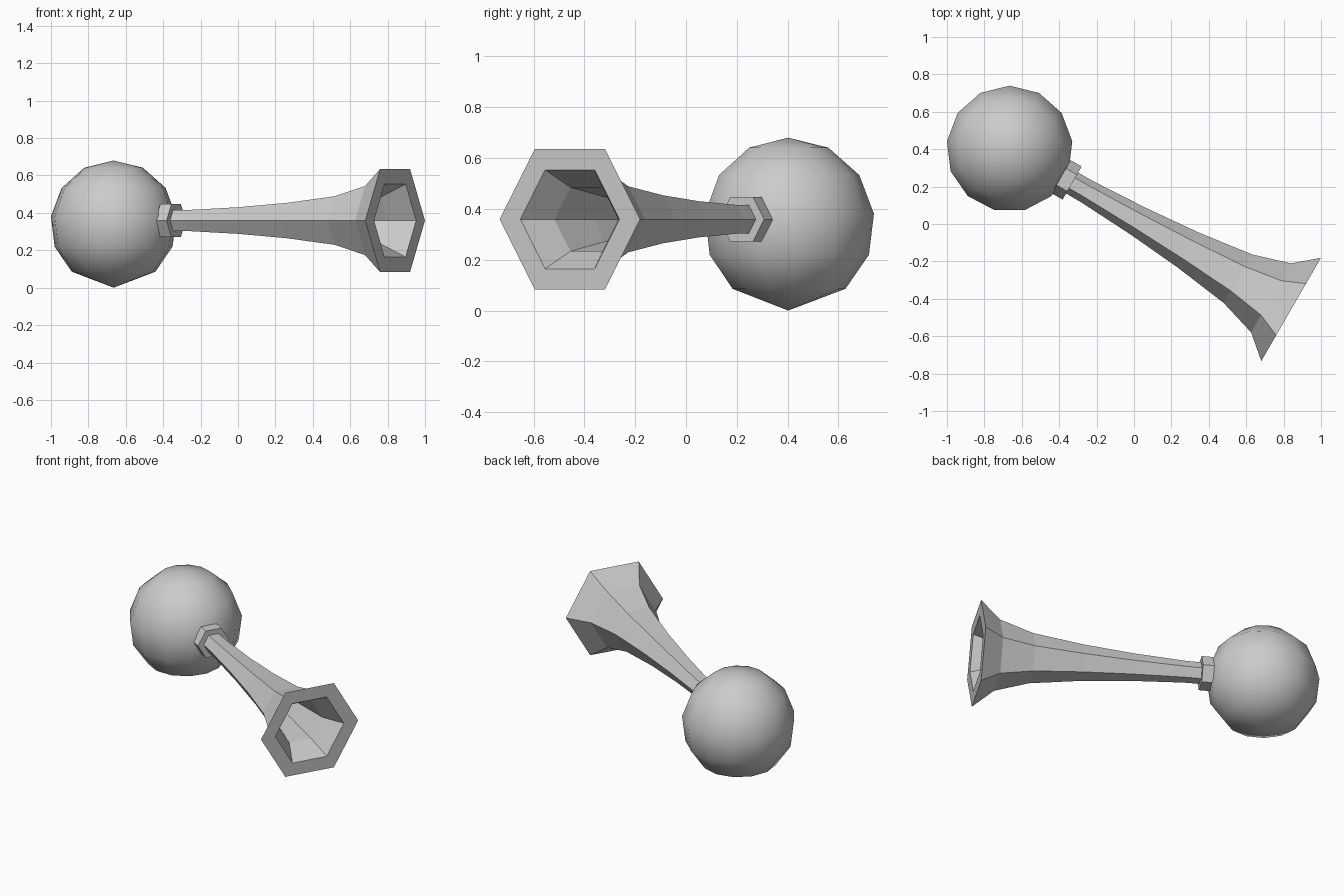
import bpy, bmesh
from math import sin, cos, pi, radians
from mathutils import Matrix

if "Cube" in bpy.data.objects:
    bpy.data.objects.remove(bpy.data.objects["Cube"])


def lathe(name, profile, sides, matrix, phase=0.0, smooth=False):
    """Spin a (radius, height) profile around local z; radius 0 closes an end."""
    bm = bmesh.new()
    rings = []
    for r, h in profile:
        if r == 0:
            rings.append([bm.verts.new((0, 0, h))] * sides)
        else:
            rings.append([bm.verts.new((r * cos(phase + 2 * pi * i / sides),
                                        r * sin(phase + 2 * pi * i / sides), h))
                          for i in range(sides)])
    for a, b in zip(rings, rings[1:]):
        for i in range(sides):
            j = (i + 1) % sides
            bm.faces.new(list(dict.fromkeys((a[i], a[j], b[j], b[i]))))
    bmesh.ops.recalc_face_normals(bm, faces=bm.faces)
    for f in bm.faces:
        f.smooth = smooth
    mesh = bpy.data.meshes.new(name)
    bm.to_mesh(mesh)
    bm.free()
    obj = bpy.data.objects.new(name, mesh)
    obj.matrix_world = matrix
    bpy.context.collection.objects.link(obj)
    return obj


# Rubber squeeze ball: 13 sides, latitude steps of 1/13 turn below the top pole
R = 0.34
step = 2 * pi / 13
ball = [(0, R)] + [(R * sin(k * step), R * cos(k * step)) for k in range(1, 6)] + [(0, -R)]
lathe("squeeze_ball", ball, 13, Matrix.Translation((-0.665, 0.402, R)), pi / 2, True)

# Horn frame: origin at the bell mouth, local z points out of the mouth
tilt = radians(30)
u, out = (sin(tilt), cos(tilt), 0), (cos(tilt), -sin(tilt), 0)
frame = Matrix((u, (0, 0, 1), out)).transposed().to_4x4()
frame.translation = (0.84, -0.457, 0.359)

# Hexagonal trumpet: outside from neck to rim, then the hollow inside
outer = [(0, -1.42), (0.064, -1.42), (0.065, -1.26), (0.082, -0.947), (0.109, -0.638),
         (0.15, -0.33), (0.213, -0.124), (0.319, 0)]
inner = [(0.225, 0), (0.145, -0.13), (0.102, -0.36), (0.066, -0.65), (0.04, -0.95),
         (0.025, -1.3), (0, -1.3)]
lathe("trumpet", outer + inner, 6, frame)

# Collar joining the neck to the ball
lathe("collar", [(0, -1.42), (0.102, -1.42), (0.102, -1.352), (0, -1.352)], 6, frame)
